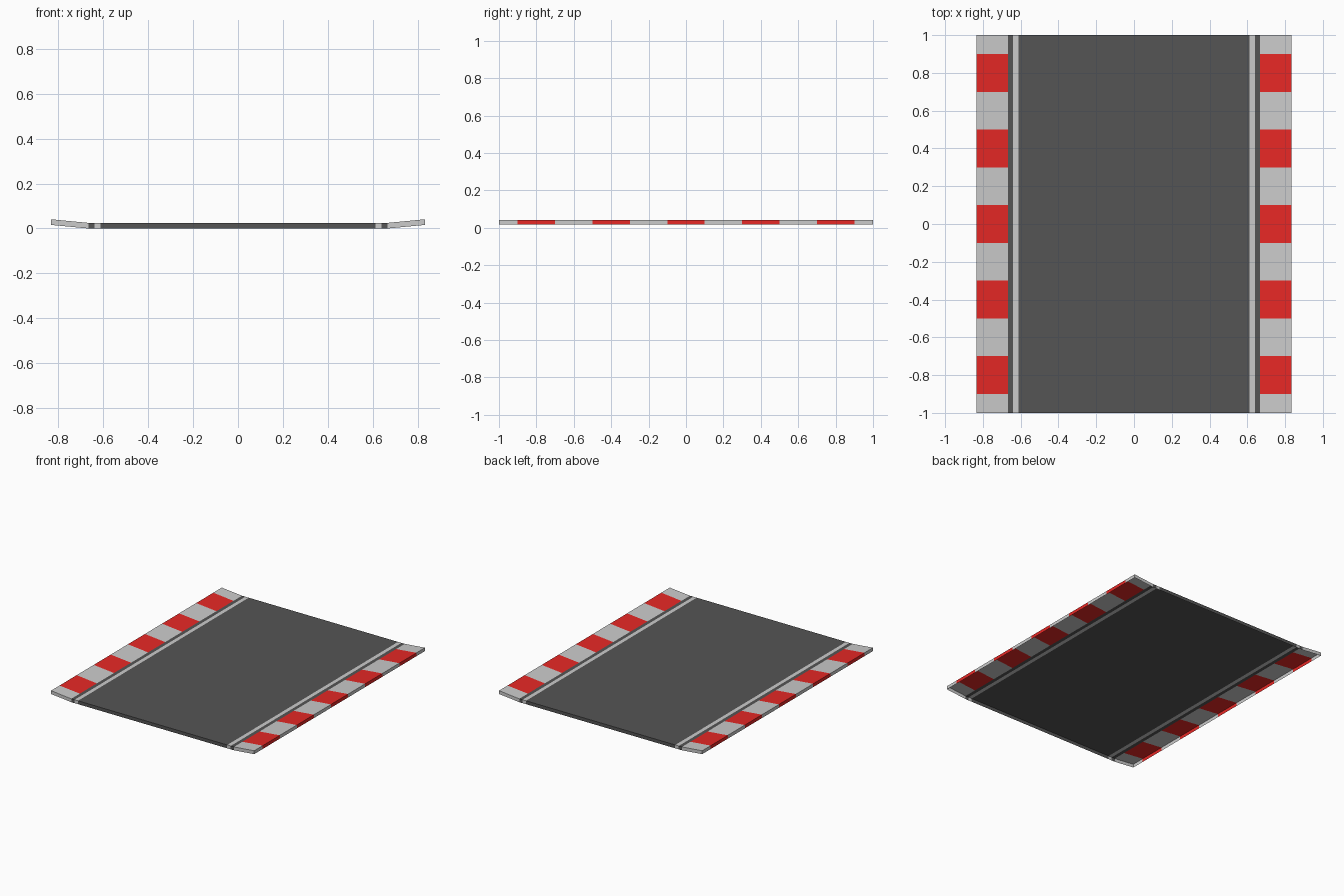
import bpy

if "Cube" in bpy.data.objects:
    bpy.data.objects.remove(bpy.data.objects["Cube"])

THICK = 0.025   # height of the skirt below the top surface
RISE = 0.016    # how far the kerbs tilt up


def material(name, rgb):
    m = bpy.data.materials.new(name)
    m.diffuse_color = (*rgb, 1)
    m.use_nodes = True
    m.node_tree.nodes["Principled BSDF"].inputs["Base Color"].default_value = m.diffuse_color
    return m


asphalt = material("asphalt", (0.09, 0.09, 0.09))
paint = material("pale_paint", (0.6, 0.6, 0.6))
red = material("red_paint", (0.8, 0.021, 0.019))


def strip(name, x0, x1, ys, mats, rise=0.0, outer_skirt=False, mirror=False):
    """Shell open underneath: top surface in bands along y, end skirts, optional outer skirt."""
    profile = [(x0, 0), (x0, THICK), (x1, rise + THICK), (x1, rise)]
    verts = [(x, y, z) for y in ys for x, z in profile]
    faces, bands = [(0, 3, 2, 1)], [0]
    for i in range(len(ys) - 1):
        a, b = i * 4, i * 4 + 4
        faces.append((a + 1, a + 2, b + 2, b + 1))
        bands.append(i % len(mats))
        if outer_skirt:
            faces.append((a + 2, a + 3, b + 3, b + 2))
            bands.append(i % len(mats))
    last = (len(ys) - 1) * 4
    faces.append((last, last + 1, last + 2, last + 3))
    bands.append((len(ys) - 2) % len(mats))

    mesh = bpy.data.meshes.new(name)
    mesh.from_pydata(verts, [], faces)
    for m in mats:
        mesh.materials.append(m)
    for poly, band in zip(mesh.polygons, bands):
        poly.material_index = band
    mesh.validate(clean_customdata=True)
    obj = bpy.data.objects.new(name, mesh)
    bpy.context.collection.objects.link(obj)
    if mirror:
        obj.modifiers.new("mirror", 'MIRROR').use_mirror_merge = False
    return obj


ends = [-1.0, 1.0]

# Central lane
strip("road_surface", -0.612, 0.612, ends, [asphalt])

# Painted edge lines and the asphalt margin outside them
strip("edge_lines", 0.612, 0.64, ends, [paint], mirror=True)
strip("road_margins", 0.64, 0.667, ends, [asphalt], mirror=True)

# Tilted kerbs: half-length pale blocks at the ends, alternating with red
kerb_ys = [-1.0] + [-0.9 + 0.2 * i for i in range(10)] + [1.0]
strip("striped_kerbs", 0.667, 0.833, kerb_ys, [paint, red],
      rise=RISE, outer_skirt=True, mirror=True)
